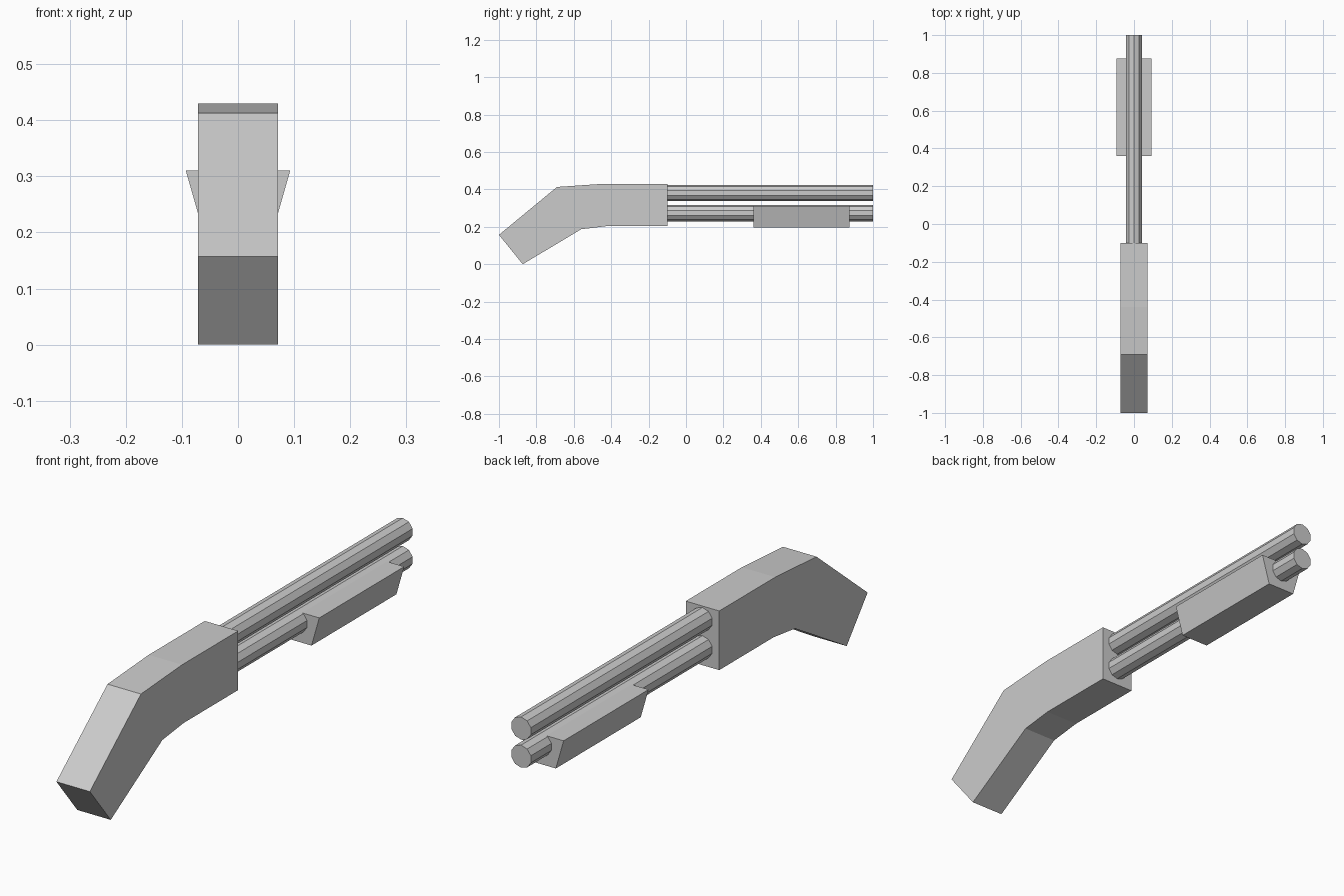
import bpy, bmesh, math

if "Cube" in bpy.data.objects:
    bpy.data.objects.remove(bpy.data.objects["Cube"])


def extrude(name, section, to_start, offset):
    """Make a solid by sweeping a flat section along an offset vector."""
    bm = bmesh.new()
    face = bm.faces.new([bm.verts.new(to_start(a, b)) for a, b in section])
    result = bmesh.ops.extrude_face_region(bm, geom=[face], use_keep_orig=True)
    moved = [g for g in result["geom"] if isinstance(g, bmesh.types.BMVert)]
    bmesh.ops.translate(bm, verts=moved, vec=offset)
    bmesh.ops.recalc_face_normals(bm, faces=bm.faces)
    mesh = bpy.data.meshes.new(name)
    bm.to_mesh(mesh)
    bm.free()
    obj = bpy.data.objects.new(name, mesh)
    bpy.context.collection.objects.link(obj)
    return obj


# Stock and receiver: side profile (y, z) swept across x
HALF = 0.071
profile = [(-1, 0.157), (-0.873, 0.0), (-0.56, 0.187), (-0.43, 0.203),
           (-0.1, 0.203), (-0.1, 0.43), (-0.44, 0.43), (-0.69, 0.413)]
extrude("stock_and_receiver", profile, lambda y, z: (-HALF, y, z), (2 * HALF, 0, 0))

# Barrel and magazine tube: ten-sided sections (x, z) swept along y
RADIUS = 0.0435
for name, height in (("barrel", 0.381), ("magazine_tube", 0.273)):
    ring = [(RADIUS * math.sin(i * math.tau / 10),
             height + RADIUS * math.cos(i * math.tau / 10)) for i in range(10)]
    extrude(name, ring, lambda x, z: (x, -0.1, z), (0, 1.1, 0))

# Sliding fore grip: tapered section (x, z) swept along y
grip = [(-0.093, 0.31), (0.093, 0.31), (0.06, 0.195), (-0.06, 0.195)]
extrude("fore_grip", grip, lambda x, z: (x, 0.36, z), (0, 0.515, 0))
